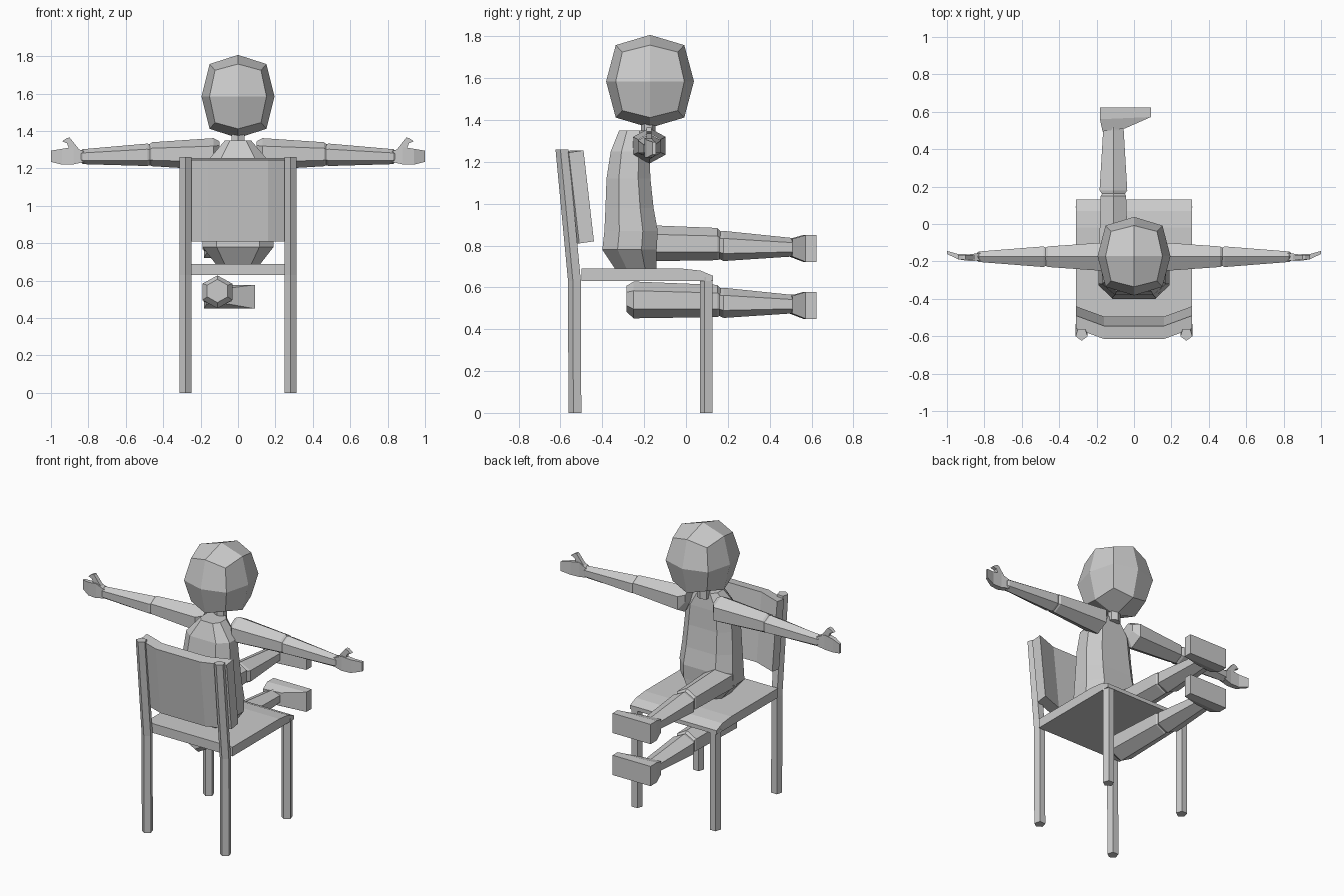
import bpy, math

if "Cube" in bpy.data.objects:
    bpy.data.objects.remove(bpy.data.objects["Cube"])

grey = bpy.data.materials.new("plain grey")
grey.diffuse_color = (0.6, 0.6, 0.6, 1)
grey.use_nodes = True
grey.node_tree.nodes["Principled BSDF"].inputs["Base Color"].default_value = grey.diffuse_color


def add(name, verts, faces):
    me = bpy.data.meshes.new(name)
    me.from_pydata(verts, [], faces)
    me.materials.append(grey)
    ob = bpy.data.objects.new(name, me)
    bpy.context.collection.objects.link(ob)
    # consistent outward normals
    bpy.context.view_layer.objects.active = ob
    ob.select_set(True)
    bpy.ops.object.mode_set(mode='EDIT')
    bpy.ops.mesh.select_all(action='SELECT')
    bpy.ops.mesh.normals_make_consistent(inside=False)
    bpy.ops.object.mode_set(mode='OBJECT')
    ob.select_set(False)
    return ob


def loft(name, rings):
    """Skin equal-length rings and cap both ends."""
    n = len(rings[0])
    verts = [p for r in rings for p in r]
    faces = [(k * n + i, k * n + (i + 1) % n, (k + 1) * n + (i + 1) % n, (k + 1) * n + i)
             for k in range(len(rings) - 1) for i in range(n)]
    faces += [tuple(range(n)), tuple(range(len(verts) - n, len(verts)))]
    return add(name, verts, faces)


def ngon(n, start):
    return [(math.cos(start + i * math.tau / n), math.sin(start + i * math.tau / n)) for i in range(n)]


HEX = ngon(6, math.pi / 2)
PENT = ngon(5, -math.pi / 2)


def post(name, x, path, r=0.034):
    loft(name, [[(x + r * a, y + r * b, z) for a, b in PENT] for y, z in path])


# Chair seat with a rounded-down front edge
profile = [(-0.5, 0.63), (-0.5, 0.69), (-0.02, 0.69), (0.07, 0.68), (0.13, 0.655), (0.13, 0.63)]
loft("seat", [[(x, y, z) for y, z in profile] for x in (-0.31, 0.31)])

# Chair legs; the rear ones continue up as leaning posts
for side, s in (("left", -1), ("right", 1)):
    post(side + "_front_leg", s * 0.28, [(0.1, 0), (0.1, 0.65)])
    post(side + "_rear_post", s * 0.28, [(-0.528, 0), (-0.53, 0.63), (-0.59, 1.26)])

# Curved, leaning backrest
rings = []
for x, dy in ((-0.31, 0), (-0.16, -0.055), (0.16, -0.055), (0.31, 0)):
    rings.append([(x, y + dy, z) for y, z in
                  ((-0.56, 1.245), (-0.49, 1.255), (-0.44, 0.82), (-0.51, 0.81))])
loft("backrest", rings)

# Torso: eight-sided sections (z, half width, back y, front y)
rings = []
for z, w, b, f in ((0.69, 0.12, -0.34, -0.14), (0.78, 0.19, -0.4, -0.14), (0.87, 0.19, -0.39, -0.135),
                   (0.98, 0.18, -0.385, -0.155), (1.12, 0.17, -0.38, -0.17),
                   (1.25, 0.155, -0.36, -0.175), (1.35, 0.07, -0.32, -0.185)):
    d = (f - b) * 0.28
    half = [(0.6 * w, b), (w, b + d), (w, f - d), (0.6 * w, f)]
    rings.append([(x, y, z) for x, y in half] + [(-x, y, z) for x, y in reversed(half)])
loft("torso", rings)

# Neck
loft("neck", [[(0.04 * a, -0.18 + 0.035 * b, z) for a, b in HEX] for z in (1.32, 1.41)])

# Head: a rounded cube with a 2 x 2 grid on each side
index, verts = {}, []
for i in (-1, 0, 1):
    for j in (-1, 0, 1):
        for k in (-1, 0, 1):
            n = abs(i) + abs(j) + abs(k)
            if n:
                c = (1, 0.78, 0.63)[n - 1]
                index[i, j, k] = len(verts)
                verts.append((0.195 * c * i, -0.172 + 0.21 * c * j, 1.585 + 0.222 * c * k))
faces = []
for axis in range(3):
    for s in (-1, 1):
        for u in (-1, 0):
            for v in (-1, 0):
                quad = []
                for du, dv in ((0, 0), (1, 0), (1, 1), (0, 1)):
                    key = [u + du, v + dv]
                    key.insert(axis, s)
                    quad.append(index[tuple(key)])
                faces.append(quad)
add("head", verts, faces)

# Arms and hands (x, centre z, half depth, half height)
upper = ((0.10, 1.30, 0.04, 0.045), (0.13, 1.277, 0.078, 0.085), (0.46, 1.276, 0.055, 0.064), (0.475, 1.273, 0.046, 0.054))
fore = ((0.465, 1.273, 0.046, 0.054), (0.485, 1.273, 0.055, 0.06), (0.83, 1.263, 0.028, 0.04), (0.84, 1.263, 0.02, 0.03))
for side, s in (("left", -1), ("right", 1)):
    for part, secs in (("upper_arm", upper), ("forearm", fore)):
        loft(side + "_" + part, [[(s * x, -0.175 + hy * a / 0.866, z + hz * b) for a, b in HEX]
                                 for x, z, hy, hz in secs])
    # Flat hand, bent slightly forward (x, centre y, half depth, low z, high z)
    loft(side + "_hand", [[(s * x, y - t, lo), (s * x, y + t, lo), (s * x, y + t, hi), (s * x, y - t, hi)]
                          for x, y, t, lo, hi in ((0.82, -0.175, 0.02, 1.235, 1.29), (0.88, -0.18, 0.018, 1.222, 1.315),
                                                  (0.94, -0.175, 0.014, 1.22, 1.305), (1.0, -0.152, 0.008, 1.235, 1.295))])
    thumb = [(0.84, 1.29), (0.9, 1.365), (0.915, 1.363), (0.94, 1.345), (0.915, 1.335), (0.9, 1.3)]
    loft(side + "_thumb", [[(s * x, y, z) for x, z in thumb] for y in (-0.19, -0.165)])

# Two stacked legs and feet, both reaching forward
thigh = ((-0.285, 0.545, 0.055, 0.062), (-0.25, 0.54, 0.08, 0.088), (0.15, 0.535, 0.068, 0.077), (0.165, 0.53, 0.058, 0.065))
shin = ((0.155, 0.53, 0.058, 0.065), (0.18, 0.526, 0.074, 0.072), (0.5, 0.52, 0.055, 0.045), (0.53, 0.52, 0.055, 0.045))
for level, dz in (("lower", 0), ("upper", 0.272)):
    for part, secs in (("thigh", thigh), ("shin", shin)):
        loft(level + "_" + part, [[(-0.11 + hx * a / 0.866, y, z + dz + hz * b) for a, b in HEX]
                                  for y, z, hx, hz in secs])
    # Foot: tapered heel block with the toe pointing sideways
    rings = []
    for x0, y0, x1, y1, lo, hi in ((-0.168, 0.495, -0.05, 0.51, 0.475, 0.56),
                                   (-0.182, 0.56, 0.09, 0.572, 0.45, 0.578),
                                   (-0.182, 0.623, 0.09, 0.623, 0.45, 0.578)):
        rings.append([(x0, y0, lo + dz), (x1, y1, lo + dz), (x1, y1, hi + dz), (x0, y0, hi + dz)])
    loft(level + "_foot", rings)
